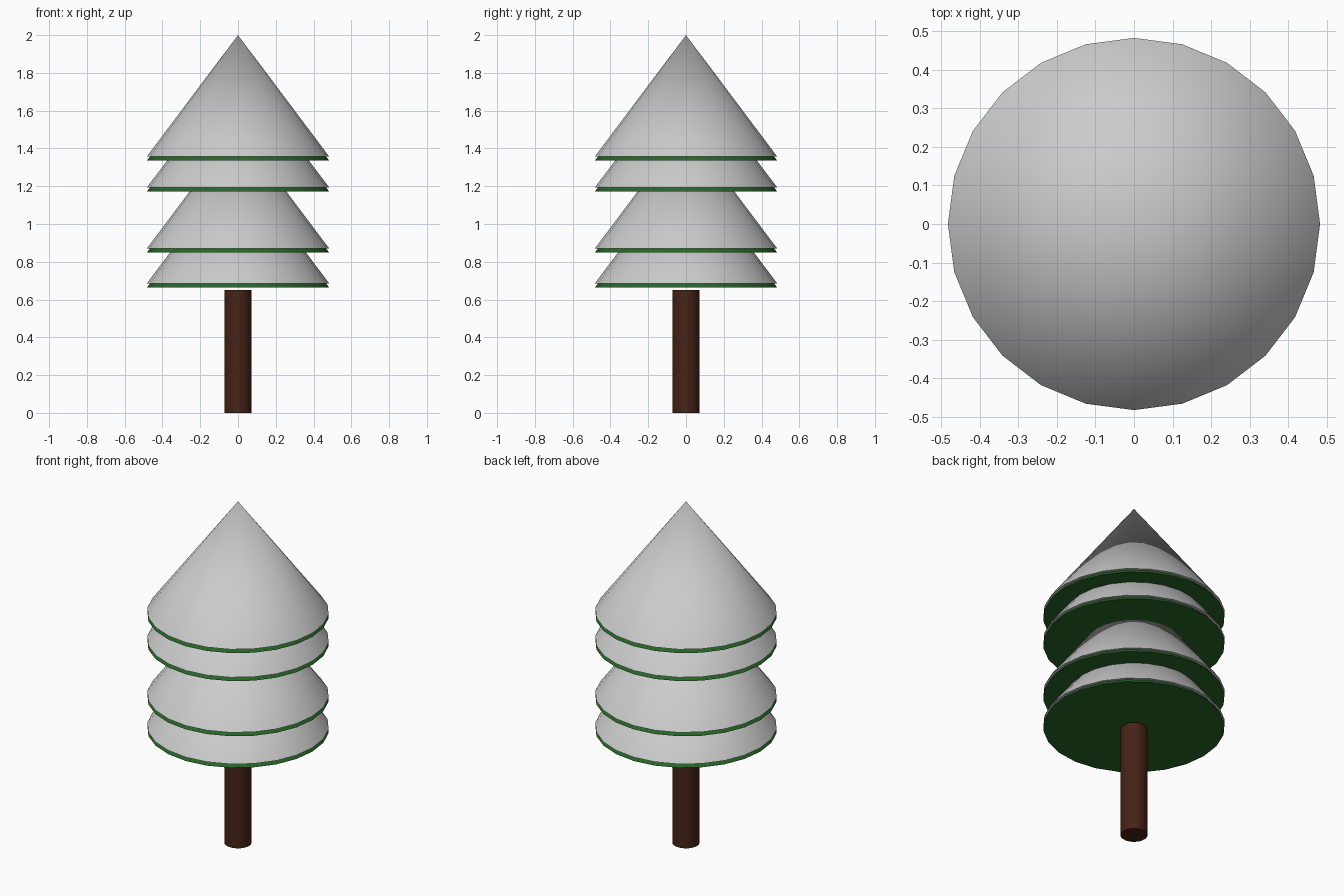
import bpy
from math import radians

if "Cube" in bpy.data.objects:
    bpy.data.objects.remove(bpy.data.objects["Cube"])

SIDES = 24
RADIUS = 0.483
HEIGHT = 0.643
SNOW_LIFT = 0.022


def material(name, color):
    mat = bpy.data.materials.new(name)
    mat.diffuse_color = color
    mat.use_nodes = True
    mat.node_tree.nodes["Principled BSDF"].inputs["Base Color"].default_value = mat.diffuse_color
    return mat


def finish(name, mat=None):
    obj = bpy.context.object
    obj.name = name
    if mat:
        obj.data.materials.append(mat)
    bpy.ops.object.shade_smooth_by_angle(angle=radians(30))
    return obj


def cone(name, base_z, mat=None):
    bpy.ops.mesh.primitive_cone_add(vertices=SIDES, radius1=RADIUS, radius2=0,
                                    depth=HEIGHT, location=(0, 0, base_z + HEIGHT / 2))
    return finish(name, mat)


green = material("needles", (0.02, 0.13, 0.02, 1))
brown = material("bark", (0.06, 0.016, 0.008, 1))

# Trunk, ending just below the lowest branches
bpy.ops.mesh.primitive_cylinder_add(vertices=SIDES, radius=0.072, depth=0.65,
                                    location=(0, 0, 0.325))
finish("trunk", brown)

# Each tier: a green cone with an identical snow cone lifted slightly above it
for i, z in enumerate((0.663, 0.848, 1.171, 1.335), 1):
    cone(f"branch_tier_{i}", z, green)
    cone(f"snow_tier_{i}", z + SNOW_LIFT)
